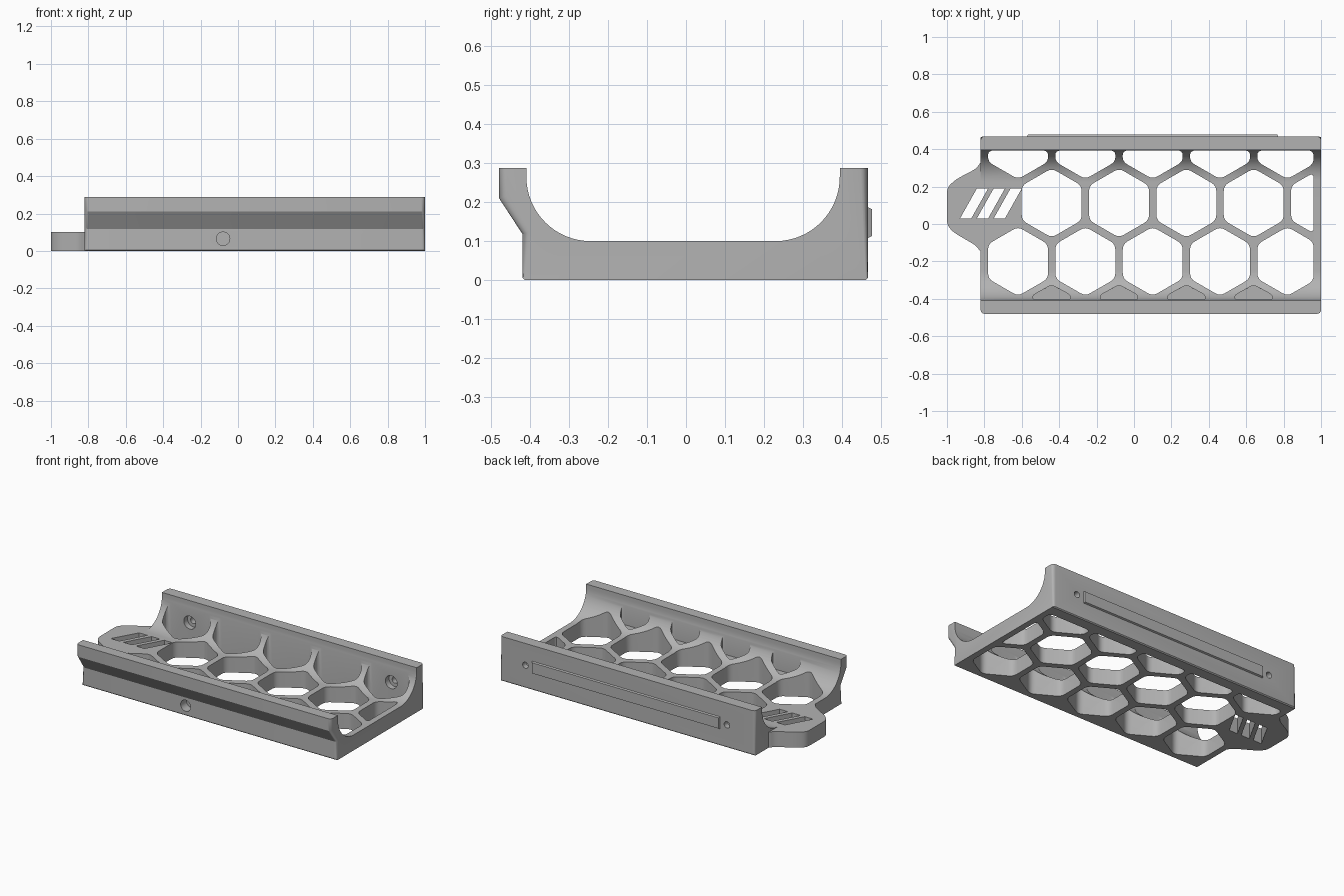
import bpy, bmesh, math
from mathutils import Vector

if "Cube" in bpy.data.objects:
    bpy.data.objects.remove(bpy.data.objects["Cube"])

grey = bpy.data.materials.new("plain grey")
grey.diffuse_color = (0.45, 0.45, 0.45, 1)
grey.use_nodes = True
grey.node_tree.nodes["Principled BSDF"].inputs["Base Color"].default_value = grey.diffuse_color


def make(name, prisms):
    """Object from (outline, direction) pairs, each outline extruded along its direction."""
    bm = bmesh.new()
    for pts, direction in prisms:
        face = bm.faces.new([bm.verts.new(p) for p in pts])
        out = bmesh.ops.extrude_face_region(bm, geom=[face])["geom"]
        bmesh.ops.translate(bm, vec=direction,
                            verts=[v for v in out if isinstance(v, bmesh.types.BMVert)])
    bmesh.ops.recalc_face_normals(bm, faces=bm.faces)
    mesh = bpy.data.meshes.new(name)
    bm.to_mesh(mesh)
    bm.free()
    mesh.materials.append(grey)
    ob = bpy.data.objects.new(name, mesh)
    bpy.context.collection.objects.link(ob)
    return ob


def boolean(target, tool, operation):
    mod = target.modifiers.new("bool", "BOOLEAN")
    mod.operation, mod.solver, mod.object = operation, "EXACT", tool
    bpy.context.view_layer.objects.active = target
    bpy.ops.object.modifier_apply(modifier=mod.name)
    bpy.data.objects.remove(tool)


def arc(cy, cz, r, a0, a1, n=16):
    return [(cy + r * math.cos(math.radians(a0 + (a1 - a0) * i / n)),
             cz + r * math.sin(math.radians(a0 + (a1 - a0) * i / n))) for i in range(n + 1)]


def clip(pts, axis, limit, sign):
    """Keep the part of an outline where sign * coordinate <= sign * limit."""
    out = []
    for a, b in zip(pts, pts[1:] + pts[:1]):
        da, db = sign * (a[axis] - limit), sign * (b[axis] - limit)
        if da <= 0:
            out.append(a)
        if da * db < 0:
            out.append(a.lerp(b, da / (da - db)))
    return out


def rounded(pts, d, n=4):
    """Soften each corner with a short quadratic curve."""
    out = []
    for i, p in enumerate(pts):
        a, b = pts[i - 1], pts[(i + 1) % len(pts)]
        s = p + (a - p).normalized() * min(d, (a - p).length * 0.4)
        e = p + (b - p).normalized() * min(d, (b - p).length * 0.4)
        for k in range(n + 1):
            t = k / n
            out.append(s * (1 - t) ** 2 + p * 2 * t * (1 - t) + e * t * t)
    return out


def flat(pts, z):
    return [(p[0], p[1], z) for p in pts]


def disc(x, y, z, r, n=32):
    return [(x + r * math.cos(2 * math.pi * i / n), y, z + r * math.sin(2 * math.pi * i / n))
            for i in range(n)]


# Tray body: cradle section run along x
front = [(-0.48, 0.288), (-0.48, 0.21), (-0.42, 0.118), (-0.42, 0.006)]
back = [(0.468, 0.006), (0.468, 0.288)]
section = (front + [(-0.414, 0), (0.462, 0)] + back + [(0.395, 0.288)]
           + arc(0.23, 0.265, 0.165, 0, -90) + arc(-0.245, 0.265, 0.165, 270, 180)
           + [(-0.41, 0.288)])
tray = make("tray_body", [([(-0.82, y, z) for y, z in section], (1.82, 0, 0))])

# Rounded upright corners
outer = {(round(y, 3), round(z, 3)) for y, z in front + back}
bm = bmesh.new()
bm.from_mesh(tray.data)
edges = [e for e in bm.edges
         if abs(e.verts[0].co.x - e.verts[1].co.x) < 1e-4
         and all((round(v.co.y, 3), round(v.co.z, 3)) in outer for v in e.verts)]
bmesh.ops.bevel(bm, geom=edges, offset=0.02, segments=4, profile=0.5, affect="EDGES")
bm.to_mesh(tray.data)
bm.free()

# End tab
tab = [Vector(p) for p in [(-0.79, 0.34), (-0.82, 0.33), (-0.845, 0.295), (-0.95, 0.24),
                           (-1.0, 0.195), (-1.0, -0.005), (-0.965, -0.045),
                           (-0.845, -0.115), (-0.82, -0.15), (-0.79, -0.16)]]
boolean(tray, make("end_tab", [(flat(rounded(tab, 0.03), 0), (0, 0, 0.1))]), "UNION")

# Honeycomb openings
cells = []
for y, xs in ((0.1125, (-0.44, -0.08, 0.28, 0.64, 1.0)),
              (-0.2, (-0.62, -0.26, 0.10, 0.46, 0.82)),
              (0.425, (-0.62, -0.26, 0.10, 0.46, 0.82))):
    for x in xs:
        hexagon = [Vector((x + 0.185 * math.cos(math.radians(30 + 60 * i)),
                           y + 0.185 * math.sin(math.radians(30 + 60 * i)))) for i in range(6)]
        hexagon = clip(clip(hexagon, 0, 0.96, 1), 1, 0.393, 1)
        cells.append((flat(rounded(hexagon, 0.03), -0.1), (0, 0, 0.6)))
boolean(tray, make("cells", cells), "DIFFERENCE")

# Blind pockets in the front wall
pockets = []
for x in (-0.44, -0.08, 0.28, 0.64):
    shape = [Vector((x + dx, y)) for dx, y in
             ((-0.1, -0.405), (0.1, -0.405), (0.1, -0.38), (0, -0.325), (-0.1, -0.38))]
    pockets.append((flat(rounded(shape, 0.02), 0.102), (0, 0, 0.4)))
boolean(tray, make("pockets", pockets), "DIFFERENCE")

# Evenly spaced slanted vent slots in the tab
slots = [([(x - 0.07, 0.03, -0.1), (x - 0.01, 0.03, -0.1),
           (x + 0.08, 0.19, -0.1), (x + 0.02, 0.19, -0.1)], (0, 0, 0.4))
         for x in (-0.86, -0.77, -0.68)]
boolean(tray, make("slots", slots), "DIFFERENCE")

# Front socket, rear screw holes and their counterbores
boolean(tray, make("socket", [(disc(-0.08, -0.5, 0.065, 0.036), (0, 0.14, 0))]), "DIFFERENCE")
for name, radius, depth in (("bores", 0.042, 0.05), ("screws", 0.02, 0.15)):
    boolean(tray, make(name, [(disc(x, 0.38, 0.147, radius), (0, depth, 0))
                              for x in (-0.62, 0.82)]), "DIFFERENCE")

# Raised rear strip with chamfered rim
strip = make("rear_strip", [([(-0.575, 0.46, 0.105), (0.775, 0.46, 0.105),
                              (0.775, 0.46, 0.19), (-0.575, 0.46, 0.19)], (0, 0.018, 0))])
for v in strip.data.vertices:
    if v.co.y > 0.47:
        v.co.x += 0.008 if v.co.x < 0 else -0.008
        v.co.z += 0.008 if v.co.z < 0.15 else -0.008

# Smooth curves, crisp edges
bpy.ops.object.select_all(action="DESELECT")
tray.select_set(True)
bpy.context.view_layer.objects.active = tray
bpy.ops.object.shade_smooth_by_angle(angle=math.radians(30))
